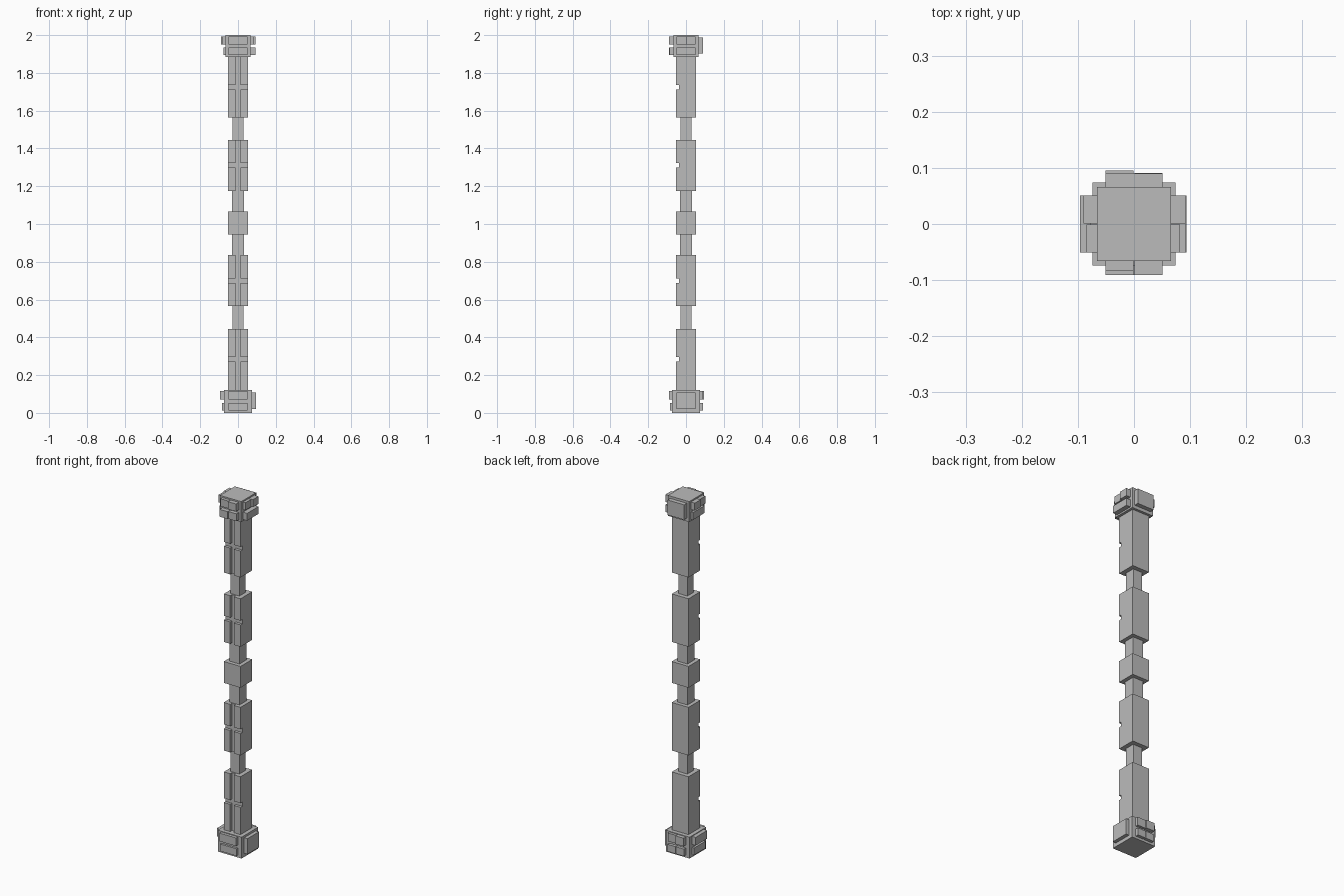
import bpy
import math
from mathutils import Matrix, Vector

cube = bpy.data.objects.get("Cube")
if cube:
    bpy.data.objects.remove(cube, do_unlink=True)

grey = bpy.data.materials.new("plain grey")
grey.use_nodes = True
grey.diffuse_color = (0.5, 0.5, 0.5, 1)
grey.node_tree.nodes["Principled BSDF"].inputs["Base Color"].default_value = (0.5, 0.5, 0.5, 1)

FACES = [(0, 1, 3, 2), (4, 6, 7, 5), (0, 4, 5, 1), (2, 3, 7, 6), (0, 2, 6, 4), (1, 5, 7, 3)]
FRONT, LEFT, BACK, RIGHT = range(4)
SIDE_NAMES = ["front", "left", "back", "right"]


def box(name, xs, ys, zs, side=FRONT):
    """Box between limits, turned in quarter turns about the vertical axis."""
    turn = Matrix.Rotation(side * math.pi / 2, 3, "Z")
    verts = [turn @ Vector((x, y, z)) for x in xs for y in ys for z in zs]
    mesh = bpy.data.meshes.new(name)
    mesh.from_pydata(verts, [], FACES)
    mesh.materials.append(grey)
    obj = bpy.data.objects.new(name, mesh)
    bpy.context.collection.objects.link(obj)
    return obj


def pillar(name, half, z0, z1):
    return box(name, (-half, half), (-half, half), (z0, z1))


def plates(cap, side, row, z0, z1, reach):
    """One row of raised plates; one reach per plate across the side."""
    half, gap = 0.052, 0.001
    width = 2 * half / len(reach)
    for i, out in enumerate(reach):
        left = -half + i * width
        box(f"{cap}_{SIDE_NAMES[side]}_{row}_plate_{i + 1}",
            (left + gap, left + width - gap), (-out, -0.05), (z0, z1), side)


# Slim cores between the thick shaft blocks
pillar("outer_core", 0.028, 0.1, 1.9)
pillar("middle_core", 0.031, 0.83, 1.18)
pillar("middle_block", 0.052, 0.945, 1.065)

# Shaft blocks: backing slab plus four front pads separated by a cross groove
HALF, FLOOR, GROOVE = 0.052, -0.036, 0.012
for name, z0, z1, split in [("bottom", 0.11, 0.445, 0.285), ("lower", 0.565, 0.835, 0.7),
                            ("upper", 1.175, 1.445, 1.31), ("top", 1.565, 1.89, 1.725)]:
    box(f"{name}_shaft_block", (-HALF, HALF), (FLOOR, HALF), (z0, z1))
    for part, a, b in [("low", z0, split - GROOVE), ("high", split + GROOVE, z1)]:
        for s, label in [(-1, "right"), (1, "left")]:
            xs = sorted((s * GROOVE, s * HALF))
            box(f"{name}_{part}_{label}_pad", xs, (-HALF, FLOOR), (a, b))

# Square end caps
pillar("bottom_cap", 0.074, 0, 0.12)
pillar("top_cap", 0.066, 1.885, 2)

# Bottom cap plates
LOW, HIGH = (0.013, 0.053), (0.07, 0.116)
plates("bottom", FRONT, "high", *HIGH, [0.091])
plates("bottom", FRONT, "low", *LOW, [0.086])
plates("bottom", LEFT, "wide", 0.02, 0.108, [0.094])
plates("bottom", BACK, "high", *HIGH, [0.089, 0.095])
plates("bottom", BACK, "low", *LOW, [0.091, 0.091])
plates("bottom", RIGHT, "high", *HIGH, [0.096])
plates("bottom", RIGHT, "low", *LOW, [0.085])

# Top cap plates
LOW, HIGH = (1.894, 1.935), (1.95, 1.992)
plates("top", FRONT, "high", *HIGH, [0.084, 0.091])
plates("top", FRONT, "low", *LOW, [0.091, 0.087])
plates("top", LEFT, "high", *HIGH, [0.082, 0.092])
plates("top", LEFT, "low", *LOW, [0.092])
plates("top", BACK, "wide", 1.903, 1.987, [0.09])
plates("top", RIGHT, "high", *HIGH, [0.09, 0.085])
plates("top", RIGHT, "low", *LOW, [0.078])
